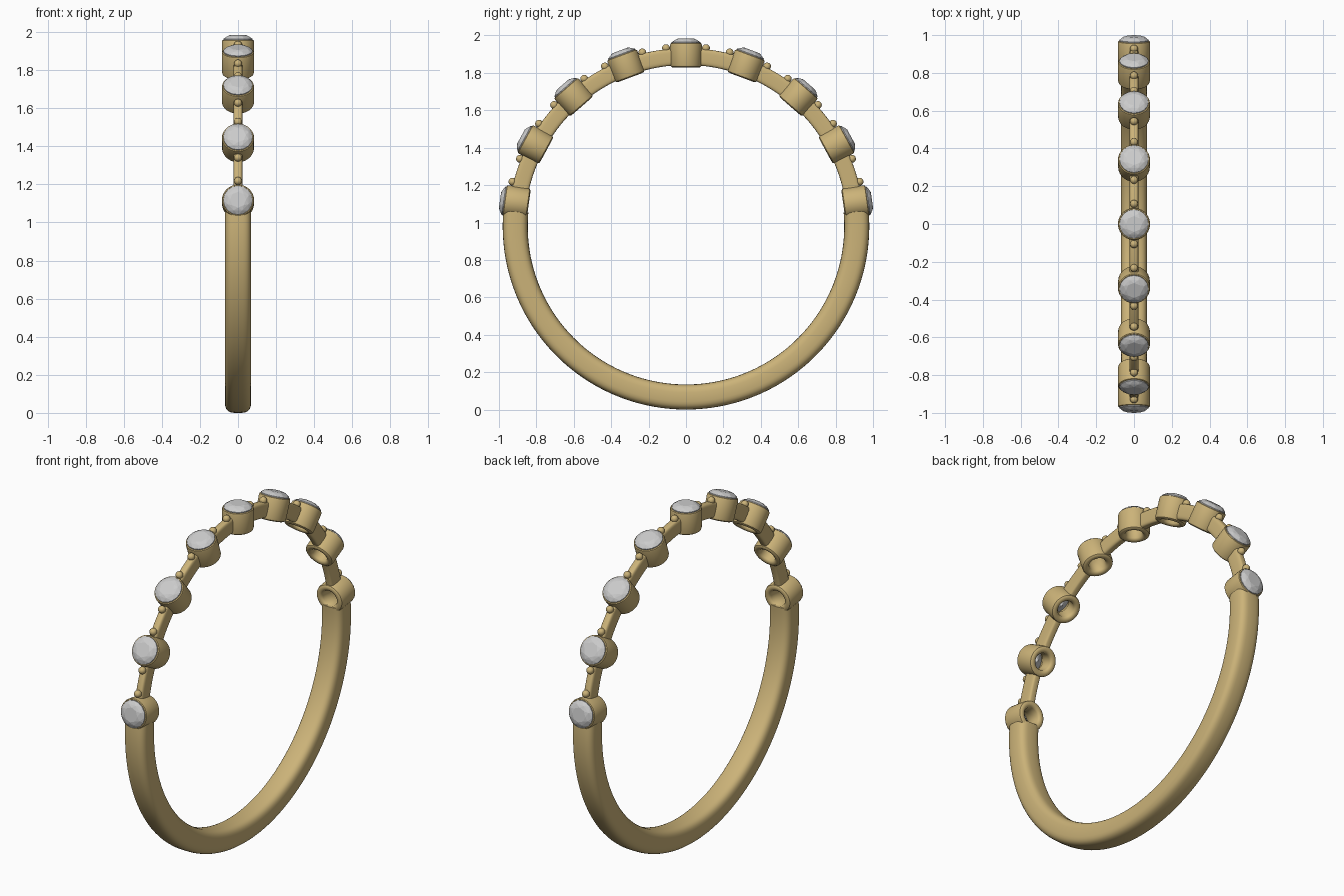
import bpy, bmesh
from math import sin, cos, pi, radians, copysign
from mathutils import Matrix

if "Cube" in bpy.data.objects:
    bpy.data.objects.remove(bpy.data.objects["Cube"])

CZ = 0.98            # height of the ring centre
STEP = 20.5          # degrees between stones
ANGLES = [STEP * i for i in range(-4, 5)]

gold = bpy.data.materials.new("gold")
gold.diffuse_color = (0.6, 0.45, 0.19, 1)
gold.use_nodes = True
gold.node_tree.nodes["Principled BSDF"].inputs["Base Color"].default_value = gold.diffuse_color


def finish(bm, name, mat=None, smooth=True):
    bmesh.ops.recalc_face_normals(bm, faces=bm.faces)
    me = bpy.data.meshes.new(name)
    bm.to_mesh(me)
    bm.free()
    ob = bpy.data.objects.new(name, me)
    bpy.context.collection.objects.link(ob)
    if mat:
        me.materials.append(mat)
    if smooth:
        bpy.ops.object.select_all(action='DESELECT')
        ob.select_set(True)
        bpy.context.view_layer.objects.active = ob
        bpy.ops.object.shade_smooth_by_angle(angle=radians(35))
    return ob


def bridge(bm, a, b):
    n = len(a)
    for i in range(n):
        bm.faces.new((a[i], a[(i + 1) % n], b[(i + 1) % n], b[i]))


def place(ob, angle):
    """Stand an object's local z along the ring radius; angle measured from the top."""
    ob.matrix_world = Matrix.Translation((0, 0, CZ)) @ Matrix.Rotation(-radians(angle), 4, 'X')


def arc_bar(name, a0, a1, r_in, r_out, half_w, power, steps):
    """Sweep a rounded-rectangle section along an arc of the ring."""
    bm = bmesh.new()
    mid, half_h, n = (r_in + r_out) / 2, (r_out - r_in) / 2, 32
    rings = []
    for s in range(steps + 1):
        a = radians(a0 + (a1 - a0) * s / steps)
        ring = []
        for k in range(n):
            c, d = cos(2 * pi * k / n), sin(2 * pi * k / n)
            x = half_w * copysign(abs(c) ** (2 / power), c)
            r = mid + half_h * copysign(abs(d) ** (2 / power), d)
            ring.append(bm.verts.new((x, r * sin(a), CZ + r * cos(a))))
        rings.append(ring)
    for p, q in zip(rings, rings[1:]):
        bridge(bm, p, q)
    bm.faces.new(rings[0])
    bm.faces.new(rings[-1])
    return finish(bm, name, gold)


def bezel(angle, i):
    """Turned cup with an open bore that holds the stone."""
    profile = [(0.046, 0.862), (0.052, 0.853), (0.062, 0.849), (0.074, 0.850), (0.081, 0.855),
               (0.084, 0.864), (0.085, 0.968), (0.083, 0.976), (0.078, 0.979), (0.072, 0.976),
               (0.068, 0.965), (0.046, 0.925)]
    bm = bmesh.new()
    n = 40
    rings = [[bm.verts.new((r * cos(2 * pi * k / n), r * sin(2 * pi * k / n), z))
              for k in range(n)] for r, z in profile]
    for j in range(len(rings)):
        bridge(bm, rings[j], rings[(j + 1) % len(rings)])
    place(finish(bm, f"bezel_{i}", gold), angle)


def stone(angle, i):
    """Brilliant cut: table, star points, girdle and pavilion as a convex hull."""
    bm = bmesh.new()
    for r, z, n, off in [(0.042, 1.004, 8, 0), (0.060, 0.998, 8, 0.5), (0.077, 0.984, 16, 0),
                         (0.077, 0.979, 16, 0), (0.035, 0.935, 8, 0.5)]:
        for k in range(n):
            t = 2 * pi * (k + off) / n
            bm.verts.new((r * cos(t), r * sin(t), z))
    bm.verts.new((0, 0, 0.902))
    bmesh.ops.convex_hull(bm, input=bm.verts)
    place(finish(bm, f"stone_{i}", smooth=False), angle)


def bead(angle, name):
    bm = bmesh.new()
    bmesh.ops.create_uvsphere(bm, u_segments=16, v_segments=10, radius=0.021,
                              matrix=Matrix.Translation((0, 0, 0.958)))
    place(finish(bm, name, gold), angle)


# Lower band
end = ANGLES[-1] + 3.1
arc_bar("band", end, 360 - end, 0.846, 0.98, 0.069, 3.2, 96)

# Stones in their cups
for i, a in enumerate(ANGLES):
    bezel(a, i)
    stone(a, i)

# Thin links between cups, each with a bead at both ends
for i, a in enumerate(ANGLES[:-1]):
    arc_bar(f"link_{i}", a + 3.6, a + STEP - 3.6, 0.862, 0.952, 0.024, 4, 8)
    bead(a + 6.4, f"bead_{i}_a")
    bead(a + STEP - 6.4, f"bead_{i}_b")
